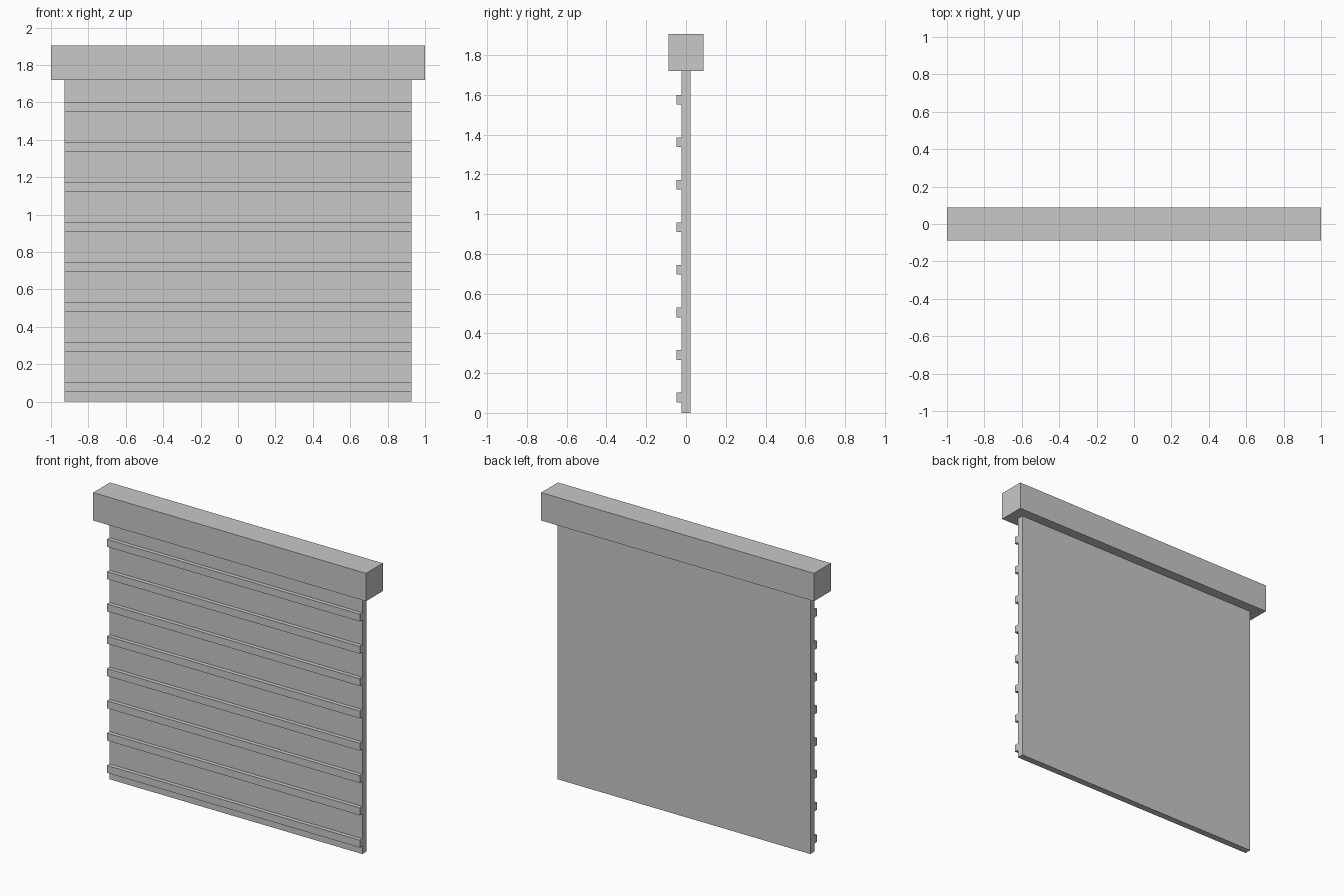
import bpy
import bmesh

cube = bpy.data.objects.get("Cube")
if cube:
    bpy.data.objects.remove(cube, do_unlink=True)

grey = bpy.data.materials.new("light_grey")
grey.use_nodes = True
grey.diffuse_color = (0.58, 0.58, 0.58, 1)
grey.node_tree.nodes["Principled BSDF"].inputs["Base Color"].default_value = (0.58, 0.58, 0.58, 1)


def extrude_profile(name, profile, half_width):
    """Extrude a closed (y, z) outline along x, centred on x = 0."""
    bm = bmesh.new()
    face = bm.faces.new([bm.verts.new((-half_width, y, z)) for y, z in profile])
    result = bmesh.ops.extrude_face_region(bm, geom=[face], use_keep_orig=True)
    moved = [g for g in result["geom"] if isinstance(g, bmesh.types.BMVert)]
    bmesh.ops.translate(bm, verts=moved, vec=(2 * half_width, 0, 0))
    bmesh.ops.recalc_face_normals(bm, faces=bm.faces)
    mesh = bpy.data.meshes.new(name)
    bm.to_mesh(mesh)
    bm.free()
    mesh.materials.append(grey)
    obj = bpy.data.objects.new(name, mesh)
    bpy.context.scene.collection.objects.link(obj)
    return obj


# Housing box along the top
BOX_Y, BOX_BOTTOM, BOX_TOP = 0.088, 1.72, 1.905
extrude_profile("roller_housing", [(-BOX_Y, BOX_BOTTOM), (BOX_Y, BOX_BOTTOM),
                                   (BOX_Y, BOX_TOP), (-BOX_Y, BOX_TOP)], 1.0)

# Shutter curtain: flat back, evenly spaced square ribs on the front
PANEL_Y, RIB_Y = 0.022, -0.049
RIB_COUNT, RIB_START, RIB_PITCH, RIB_HEIGHT = 8, 0.053, 0.214, 0.049
outline = [(PANEL_Y, BOX_BOTTOM), (PANEL_Y, 0), (-PANEL_Y, 0)]
for i in range(RIB_COUNT):
    low = RIB_START + i * RIB_PITCH
    high = low + RIB_HEIGHT
    outline += [(-PANEL_Y, low), (RIB_Y, low), (RIB_Y, high), (-PANEL_Y, high)]
outline.append((-PANEL_Y, BOX_BOTTOM))
extrude_profile("shutter_curtain", outline, 0.927)
